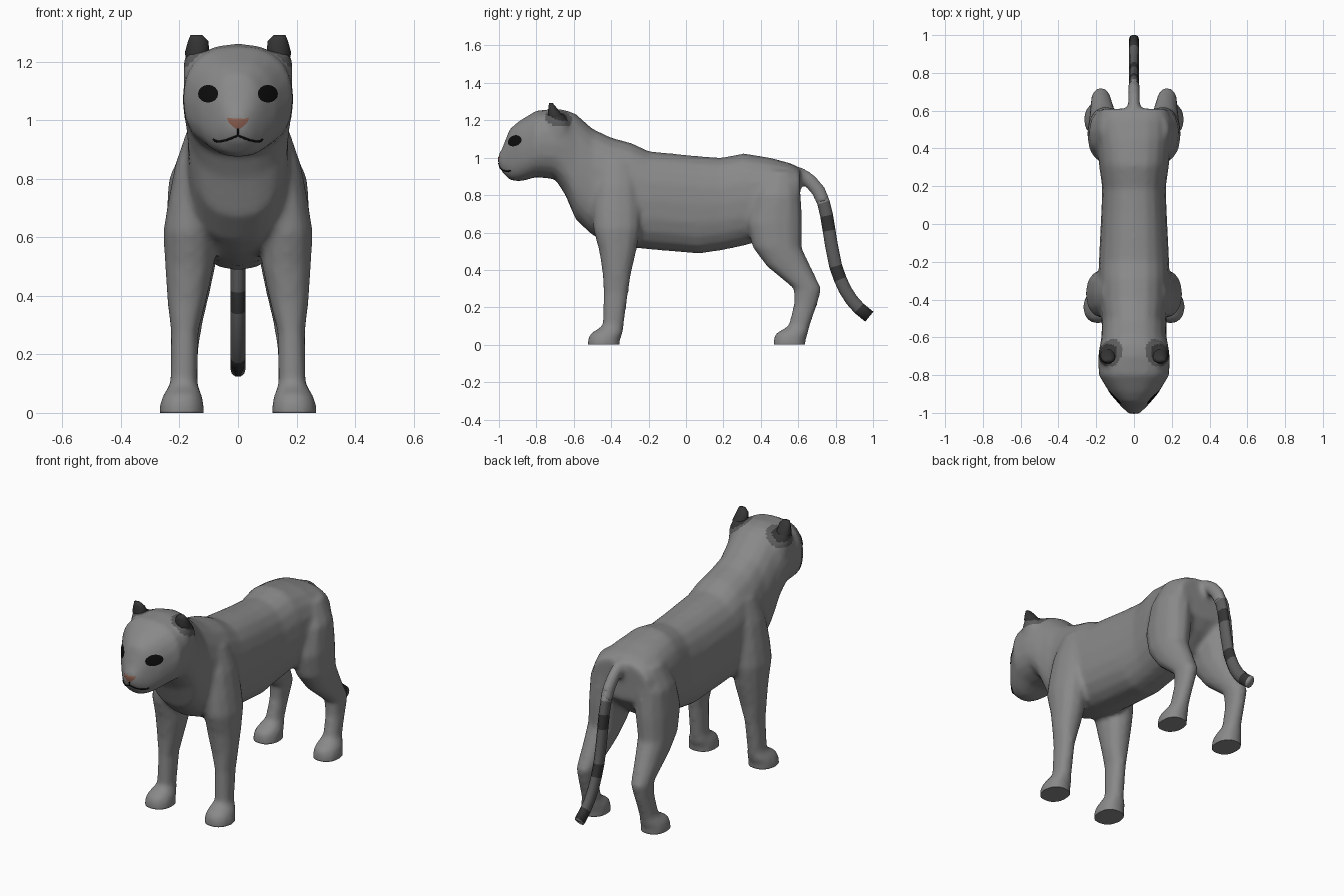
import bpy, bmesh, math
from mathutils import Vector
from mathutils.bvhtree import BVHTree

if "Cube" in bpy.data.objects:
    bpy.data.objects.remove(bpy.data.objects["Cube"])


def material(name, *rgb):
    m = bpy.data.materials.new(name)
    m.diffuse_color = (*rgb, 1)
    m.use_nodes = True
    m.node_tree.nodes["Principled BSDF"].inputs["Base Color"].default_value = m.diffuse_color
    return m


fur = material("grey_fur", 0.25, 0.25, 0.25)
mid = material("mid_fur", 0.11, 0.11, 0.11)
dark = material("dark_fur", 0.035, 0.035, 0.035)
black = material("black", 0.004, 0.004, 0.004)
brown = material("nose_brown", 0.23, 0.1, 0.07)


def loft(bm, rings, n=16, e=2.0):
    """Skin rings of (centre, side axis, upper axis, lower axis)."""
    loops = []
    for c, u, vt, vb in rings:
        loop = []
        for i in range(n):
            a = 2 * math.pi * i / n
            p, q = math.cos(a), math.sin(a)
            p = math.copysign(abs(p) ** (2 / e), p)
            q = math.copysign(abs(q) ** (2 / e), q)
            loop.append(bm.verts.new(Vector(c) + Vector(u) * p + (Vector(vt) * q if q >= 0 else Vector(vb) * q)))
        loops.append(loop)
    bands = []
    for a, b in zip(loops, loops[1:]):
        bands.append([bm.faces.new((a[i], a[(i + 1) % n], b[(i + 1) % n], b[i])) for i in range(n)])
    bm.faces.new(loops[0])
    bm.faces.new(loops[-1])
    return bands


def finish(bm, name, *mats):
    bmesh.ops.recalc_face_normals(bm, faces=bm.faces)
    for f in bm.faces:
        f.smooth = True
    me = bpy.data.meshes.new(name)
    bm.to_mesh(me)
    bm.free()
    for m in mats:
        me.materials.append(m)
    ob = bpy.data.objects.new(name, me)
    bpy.context.collection.objects.link(ob)
    return ob


def path_rings(pts, rx, rt):
    rings = []
    for i, (y, z) in enumerate(pts):
        a, b = pts[max(i - 1, 0)], pts[min(i + 1, len(pts) - 1)]
        t = Vector((0, b[0] - a[0], b[1] - a[1])).normalized()
        v = Vector((0, -t.z, t.y)) * rt
        rings.append(((0, y, z), (rx, 0, 0), v, v))
    return rings


def level_rings(rows, s):
    return [((s * x, y, z), (rx, 0, 0), (0, ry, 0), (0, ry, 0)) for z, x, y, rx, ry in rows]


# Head and trunk: y, top, bottom, half width, height of widest point (fraction)
trunk = [
    (-1.003, 1.02, .965, .025, .4), (-.985, 1.045, .925, .05, .4),
    (-.942, 1.155, .88, .09, .4), (-.89, 1.198, .872, .132, .5),
    (-.8, 1.252, .895, .187, .5), (-.7, 1.262, .885, .19, .5),
    (-.645, 1.255, .80, .182, .55), (-.59, 1.235, .67, .172, .5),
    (-.5, 1.155, .585, .172, .45), (-.4, 1.108, .545, .187, .45),
    (-.29, 1.078, .52, .188, .48), (-.2, 1.035, .51, .186, .5),
    (.07, 1.008, .487, .173, .5), (.19, 1.0, .505, .168, .5),
    (.31, 1.023, .53, .185, .5), (.45, 1.0, .57, .2, .5),
    (.56, .97, .66, .2, .5), (.61, .945, .72, .175, .5)]
bm = bmesh.new()
rings = []
for y, t, b, w, m in trunk:
    zm = b + (t - b) * m
    rings.append(((0, y, zm), (w, 0, 0), (0, 0, t - zm), (0, 0, zm - b)))
loft(bm, rings, 20, 2.4)

# Muzzle
muz = bmesh.ops.create_uvsphere(bm, u_segments=16, v_segments=10, radius=1)["verts"]
for v in muz:
    v.co = Vector((v.co.x * .09, v.co.y * .065 - .922, v.co.z * .058 + .965))

# Legs and ear roots: z, x, y, half width, half depth
front = [
    (.98, .11, -.37, .06, .08), (.85, .13, -.37, .085, .12), (.72, .153, -.37, .087, .13),
    (.62, .166, -.37, .09, .128), (.5, .166, -.365, .084, .1), (.38, .175, -.37, .067, .077),
    (.28, .182, -.375, .048, .067), (.1, .185, -.39, .047, .057), (.06, .19, -.425, .068, .088),
    (.025, .192, -.44, .077, .087), (-.03, .192, -.44, .077, .087)]
hind = [
    (.93, .11, .5, .07, .08), (.8, .135, .485, .102, .13), (.65, .15, .472, .097, .15),
    (.52, .16, .487, .087, .132), (.42, .166, .548, .072, .118), (.3, .175, .65, .053, .075),
    (.22, .18, .64, .045, .064), (.1, .185, .605, .046, .057), (.06, .19, .565, .066, .088),
    (.025, .192, .553, .073, .087), (-.03, .192, .553, .073, .087)]
ear_root = [(1.02, .12, -.69, .05, .06), (1.12, .127, -.69, .06, .075),
            (1.19, .132, -.69, .056, .065), (1.235, .133, -.70, .045, .042)]
for s in (-1, 1):
    loft(bm, level_rings(front, s), 12, 2.2)
    loft(bm, level_rings(hind, s), 12, 2.2)
    loft(bm, level_rings(ear_root, s), 12, 2.2)

# Tail root
tail = [(.54, .91), (.61, .913), (.665, .875), (.71, .82), (.735, .76), (.752, .69), (.765, .61),
        (.778, .53), (.80, .42), (.825, .35), (.85, .295), (.885, .24), (.925, .195), (.98, .15)]
loft(bm, path_rings(tail[:5], .032, .041), 10)
raw = finish(bm, "body_shapes")

# Blend the shapes into one body with flat soles
md = raw.modifiers.new("fuse", "REMESH")
md.mode = "VOXEL"
md.voxel_size = .014
md = raw.modifiers.new("soften", "SMOOTH")
md.factor = .5
md.iterations = 7
bpy.context.view_layer.update()
me = bpy.data.meshes.new_from_object(raw.evaluated_get(bpy.context.evaluated_depsgraph_get()))
bpy.data.objects.remove(raw)
for v in me.vertices:
    v.co.z = max(v.co.z, 0)
bm = bmesh.new()
bm.from_mesh(me)
bmesh.ops.recalc_face_normals(bm, faces=bm.faces)
skin = BVHTree.FromBMesh(bm)

# Dark fur fading out around the ears
for f in bm.faces:
    c = f.calc_center_median()
    d = (Vector((abs(c.x), c.y, c.z)) - Vector((.145, -.675, 1.24))).length
    f.material_index = 2 if d < .055 else 1 if d < .085 else 0
finish(bm, "body", fur, mid, dark)

# Tail with dark bands
bm = bmesh.new()
bands = loft(bm, path_rings(tail[3:], .026, .036), 10)
for tone, band in zip((0, 1, 2, 1, 1, 2, 1, 1, 1, 2), bands):
    for f in band:
        f.material_index = tone
finish(bm, "tail", fur, mid, dark)

# Ears
ear = [(1.18, .13, -.69, .04, .045), (1.23, .14, -.70, .042, .04),
       (1.27, .136, -.715, .035, .022), (1.292, .142, -.722, .02, .01)]
for s, side in ((-1, "right"), (1, "left")):
    bm = bmesh.new()
    loft(bm, level_rings(ear, s), 10)
    finish(bm, "ear_" + side, dark)


def on_face(x, z, lift=.003):
    p, n, _, _ = skin.ray_cast(Vector((x, -2, z)), Vector((0, 1, 0)))
    if p is None:
        p, n, _, _ = skin.find_nearest(Vector((x, -.9, z)))
    return p + n * lift


def patch(name, cx, cz, outline, mat):
    """Surface-hugging coloured patch with the given front outline."""
    bm = bmesh.new()
    mid_v = bm.verts.new(on_face(cx, cz))
    loops = [[bm.verts.new(on_face(cx + x * k, cz + z * k)) for x, z in outline] for k in (.35, .7, 1)]
    n = len(outline)
    for i in range(n):
        j = (i + 1) % n
        bm.faces.new((mid_v, loops[0][i], loops[0][j]))
        for a, b in zip(loops, loops[1:]):
            bm.faces.new((a[i], b[i], b[j], a[j]))
    ob = finish(bm, name, mat)
    if sum(p.normal.y for p in ob.data.polygons) > 0:
        ob.data.flip_normals()


# Eyes and nose
circle = [(.034 * math.cos(i * math.pi / 8), .03 * math.sin(i * math.pi / 8)) for i in range(16)]
patch("eye_right", -.1, 1.09, circle, black)
patch("eye_left", .1, 1.09, circle, black)
patch("nose", 0, .993, [(-.037, .015), (0, .012), (.037, .015), (.03, -.002), (.01, -.02), (-.01, -.02), (-.03, -.002)], brown)

# Mouth line
cu = bpy.data.curves.new("mouth", "CURVE")
cu.dimensions = "3D"
cu.bevel_depth = .004
cu.bevel_resolution = 1
cu.materials.append(black)
half = [(0, .973), (0, .948), (.02, .94), (.04, .932), (.06, .928), (.075, .929), (.083, .935)]
for s in (-1, 1):
    sp = cu.splines.new("POLY")
    sp.points.add(len(half) - 1)
    for p, (x, z) in zip(sp.points, half):
        p.co = (*on_face(s * x, z, .001), 1)
bpy.context.collection.objects.link(bpy.data.objects.new("mouth", cu))
